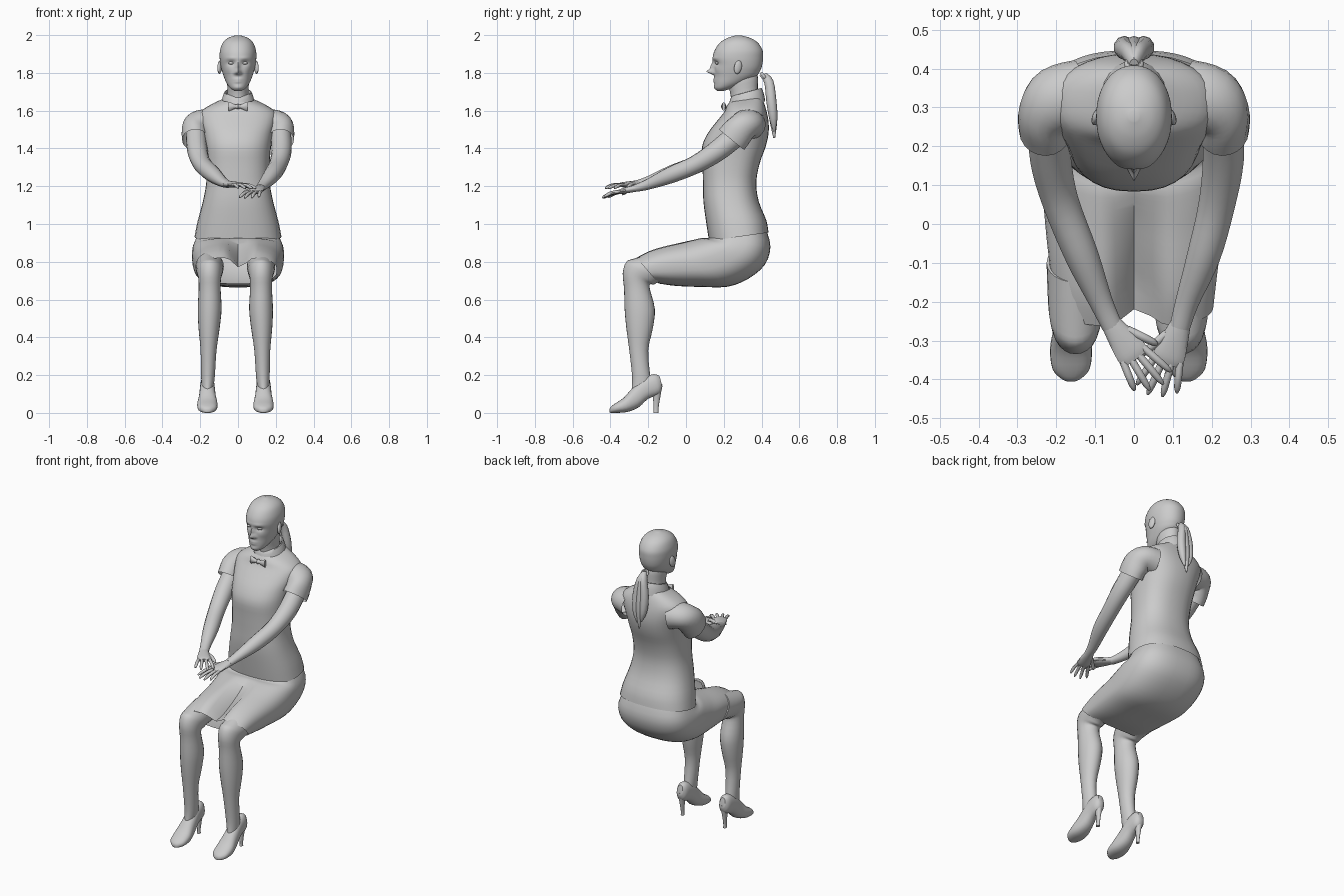
import bpy, bmesh, math
from mathutils import Vector

def spline(rows, k):
    """Catmull-Rom interpolation of tuples, k steps per span."""
    out = []
    for i in range(len(rows) - 1):
        a, b, c, d = (rows[max(i - 1, 0)], rows[i], rows[i + 1], rows[min(i + 2, len(rows) - 1)])
        for s in range(k):
            t = s / k
            out.append([0.5 * (2 * q + (r - p) * t + (2 * p - 5 * q + 4 * r - w) * t * t
                               + (3 * q - p - 3 * r + w) * t ** 3) for p, q, r, w in zip(a, b, c, d)])
    return out + [list(rows[-1])]

def skin(name, rings, cap=True):
    """Join rings of points into one surface."""
    bm = bmesh.new()
    vr = [[bm.verts.new(p) for p in r] for r in rings]
    n = len(vr[0])
    for a, b in zip(vr, vr[1:]):
        for i in range(n):
            bm.faces.new((a[i], a[(i + 1) % n], b[(i + 1) % n], b[i]))
    if cap:
        bm.faces.new(vr[0])
        bm.faces.new(vr[-1])
    bmesh.ops.recalc_face_normals(bm, faces=bm.faces)
    me = bpy.data.meshes.new(name)
    bm.to_mesh(me)
    bm.free()
    ob = bpy.data.objects.new(name, me)
    bpy.context.collection.objects.link(ob)
    return ob

def oval(n, p):
    """Unit superellipse."""
    f = lambda v: math.copysign(abs(v) ** (2 / p), v)
    return [(f(math.sin(2 * math.pi * i / n)), f(math.cos(2 * math.pi * i / n))) for i in range(n)]

def loft(name, rows, x0=0, n=24, k=3, p=2.0, cap=True, warp=None):
    """Rows: front y, z, back y, z, half width, x."""
    rings = []
    for py, pz, qy, qz, w, *x in spline(rows, k):
        xc = x0 + (x[0] if x else 0)
        ring = []
        for u, v in oval(n, p):
            s = (1 - v) / 2
            q = Vector((xc + u * w, py + (qy - py) * s, max(0, pz + (qz - pz) * s)))
            ring.append(warp(q, u, v, Vector((0, qy - py, qz - pz))) if warp else q)
        rings.append(ring)
    return skin(name, rings, cap)

def tube(name, rows, n=14, k=4, cap=True):
    """Rows: x, y, z, sideways radius, upright radius."""
    rows = spline(rows, k)
    pts = [Vector(r[:3]) for r in rows]
    rings = []
    for i, r in enumerate(rows):
        t = (pts[min(i + 1, len(pts) - 1)] - pts[max(i - 1, 0)]).normalized()
        s = t.cross(Vector((0, 0, 1))).normalized()
        up = s.cross(t)
        rings.append([pts[i] + s * u * r[3] + up * v * r[4] for u, v in oval(n, 2)])
    return skin(name, rings, cap)

def ball(name, loc, scale, rot=(0, 0, 0)):
    bpy.ops.mesh.primitive_uv_sphere_add(segments=16, ring_count=10, radius=1, location=loc, rotation=rot)
    ob = bpy.context.object
    ob.name, ob.scale = name, scale

# Head, with facial relief pushed into the front half: x, z, size x, size z, depth
relief = [(0, 1.806, .013, .013, -.036), (0, 1.832, .009, .022, -.02), (0, 1.766, .022, .006, -.006),
          (0, 1.753, .018, .005, -.006), (0, 1.722, .02, .012, -.004)]
for s in (-1, 1):
    relief += [(s * .036, 1.852, .02, .013, .013), (s * .035, 1.878, .025, .008, -.004),
               (s * .014, 1.798, .007, .007, -.01), (s * .05, 1.815, .02, .02, -.004)]

def face(q, u, v, d):
    if v > 0:
        for x, z, a, b, h in relief:
            q.y += h * math.exp(-((q.x - x) / a) ** 2 - ((q.z - z) / b) ** 2)
    return q

head = [(1.705, .02, .165, .20), (1.72, .042, .153, .25), (1.745, .06, .15, .31), (1.78, .075, .15, .37),
        (1.81, .085, .15, .392), (1.84, .092, .148, .403), (1.88, .097, .142, .408), (1.92, .095, .152, .405),
        (1.96, .08, .18, .38), (1.985, .052, .22, .34), (1.999, .012, .265, .29)]
loft("head", [(f, z, b, z, w) for z, w, f, b in head], n=64, k=6, p=2.1, warp=face)
for s in (-1, 1):
    ball("eye", (s * .036, .167, 1.852), (.015, .013, .008))
    ball("ear", (s * .097, .275, 1.83), (.011, .021, .036), (-.2, 0, s * .3))

# Neck, collar and bow
loft("neck", [(.235, 1.58, .39, 1.62, .07), (.238, 1.67, .38, 1.71, .056), (.22, 1.75, .38, 1.78, .058),
              (.22, 1.80, .36, 1.83, .05)])
loft("collar", [(.212, 1.585, .42, 1.65, .095), (.225, 1.63, .412, 1.69, .085), (.24, 1.675, .4, 1.72, .072),
                (.25, 1.67, .39, 1.71, .062), (.25, 1.62, .39, 1.68, .062)], k=2, cap=False)
tube("bow", [(-.05, .2, 1.622, .008, .025), (-.03, .2, 1.622, .013, .018), (-.012, .2, 1.622, .01, .01),
             (0, .2, 1.622, .016, .015), (.012, .2, 1.622, .01, .01), (.03, .2, 1.622, .013, .018),
             (.05, .2, 1.622, .008, .025)], k=2, n=8)

# Blouse
loft("blouse", [(.122, .91, .437, .955, .23), (.108, 1.0, .425, 1.02, .215), (.092, 1.12, .385, 1.12, .186),
                (.09, 1.22, .372, 1.22, .168), (.087, 1.32, .39, 1.32, .168), (.085, 1.41, .422, 1.41, .175),
                (.115, 1.48, .437, 1.48, .185), (.16, 1.54, .437, 1.54, .2), (.2, 1.59, .428, 1.59, .2),
                (.215, 1.622, .415, 1.635, .15), (.23, 1.645, .40, 1.67, .085)], n=32, p=2.4, cap=False)

# Skirt, dipping between the thighs
def dip(q, u, v, d):
    if v > 0:
        fall = min(1, max(0, (.1 - q.y) / .3))
        q += d * .4 * fall * v * math.exp(-((q.x - .01) / .045) ** 2)
    return q

loft("skirt", [(.14, .97, .425, .97, .2), (.125, .928, .447, .88, .23), (.08, .927, .418, .785, .243),
               (.03, .918, .33, .71, .243), (-.03, .905, .22, .668, .236), (-.12, .885, .08, .667, .226),
               (-.2, .86, -.05, .672, .214), (-.265, .825, -.145, .685, .205)],
     n=48, p=2.6, cap=False, warp=dip)

# Legs and heeled shoes
leg = [(-.288, .12, -.175, .13, .03), (-.285, .19, -.188, .19, .036), (-.3, .33, -.2, .33, .042),
       (-.316, .45, -.175, .45, .056), (-.325, .55, -.165, .55, .063), (-.328, .66, -.19, .65, .058),
       (-.335, .74, -.19, .68, .06), (-.315, .80, -.17, .68, .066), (-.27, .818, -.14, .692, .071),
       (-.15, .85, -.05, .70, .075)]
shoe = [(-.14, .195, -.125, .14, .018), (-.17, .205, -.14, .10, .034), (-.225, .185, -.2, .075, .039),
        (-.285, .13, -.25, .03, .045), (-.33, .08, -.31, .005, .054), (-.375, .05, -.37, 0, .048),
        (-.398, .032, -.397, 0, .026), (-.405, .02, -.405, .004, .01)]
heel = [(-.185, .14, -.125, .15, .028), (-.175, .08, -.135, .09, .015), (-.172, .03, -.145, .03, .009),
        (-.172, 0, -.146, 0, .01)]
for side, x_leg, x_foot in (("left", -.15, -.162), ("right", .122, .135)):
    loft(side + "_leg", [r + ((x_foot - x_leg) * max(0, 1 - i / 4),) for i, r in enumerate(leg)], x_leg)
    loft(side + "_shoe", shoe, x_foot, p=2.3)
    loft(side + "_heel", heel, x_foot, n=12)

# Sleeves
for s in (-1, 1):
    tube("sleeve", [(s * .13, .34, 1.525, .085, .08), (s * .195, .318, 1.53, .088, .075),
                    (s * .226, .282, 1.495, .072, .083), (s * .228, .242, 1.447, .068, .086)], n=20, cap=False)

# Arms
tube("left_arm", [(-.222, .29, 1.49, .055, .06), (-.215, .17, 1.39, .054, .056), (-.19, .06, 1.318, .048, .048),
                  (-.135, -.08, 1.265, .044, .044), (-.085, -.2, 1.225, .031, .028),
                  (-.055, -.265, 1.21, .027, .02)])
tube("right_arm", [(.225, .29, 1.49, .055, .06), (.23, .17, 1.39, .054, .056), (.213, .05, 1.315, .048, .048),
                   (.18, -.08, 1.26, .044, .044), (.137, -.2, 1.21, .031, .028), (.118, -.265, 1.19, .027, .02)])

# Hands: palm, four fanned fingers and a thumb
def hand(name, wrist, d, thumb):
    wrist, d = Vector(wrist), Vector(d).normalized()
    s = d.cross(Vector((0, 0, 1))).normalized() * thumb
    drop = Vector((0, 0, -1))
    tube(name + "_palm", [(*(wrist + d * a), w, h) for a, w, h in
                          ((-.01, .026, .019), (.04, .036, .017), (.085, .042, .014), (.105, .036, .009))])
    def digit(label, base, e, length, r):
        tube(name + label, [(*(base + e * length * a + drop * b), r * c, r * c) for a, b, c in
                            ((0, 0, 1), (.5, 0, 1), (.85, .008, .85), (1, .014, .4))], n=8, k=3)
    for i, length in enumerate((.095, .108, .1, .08)):
        f = 1.5 - i
        digit("_finger", wrist + d * .09 + s * f * .021, (d + s * f * .16).normalized(), length, .0095)
    digit("_thumb", wrist + d * .03 + s * .025, (d + s * .55).normalized(), .085, .011)

hand("left_hand", (-.055, -.262, 1.212), (.57, -.8, -.05), -1)
hand("right_hand", (.118, -.262, 1.19), (-.33, -.93, -.2), 1)

# Ponytail of three locks and a hair tie
for s, bottom in ((-1, 1.5), (0, 1.455), (1, 1.49)):
    loft("ponytail_lock", [(.39, 1.785, .425, 1.80, .012, 0), (.415, 1.745, .462, 1.76, .02, s * .012),
                           (.425, 1.65, .478, 1.66, .026, s * .026), (.44, 1.56, .484, 1.56, .021, s * .025),
                           (.462, bottom, .472, bottom, .004, s * .014)], n=10)
bpy.ops.mesh.primitive_torus_add(location=(0, .412, 1.782), rotation=(-.9, 0, 0), major_radius=.018,
                                 minor_radius=.008, major_segments=16, minor_segments=8)
bpy.context.object.name = "hair_tie"

# Smooth shading
bpy.ops.object.select_all(action='SELECT')
bpy.ops.object.shade_smooth_by_angle(angle=math.radians(45))
